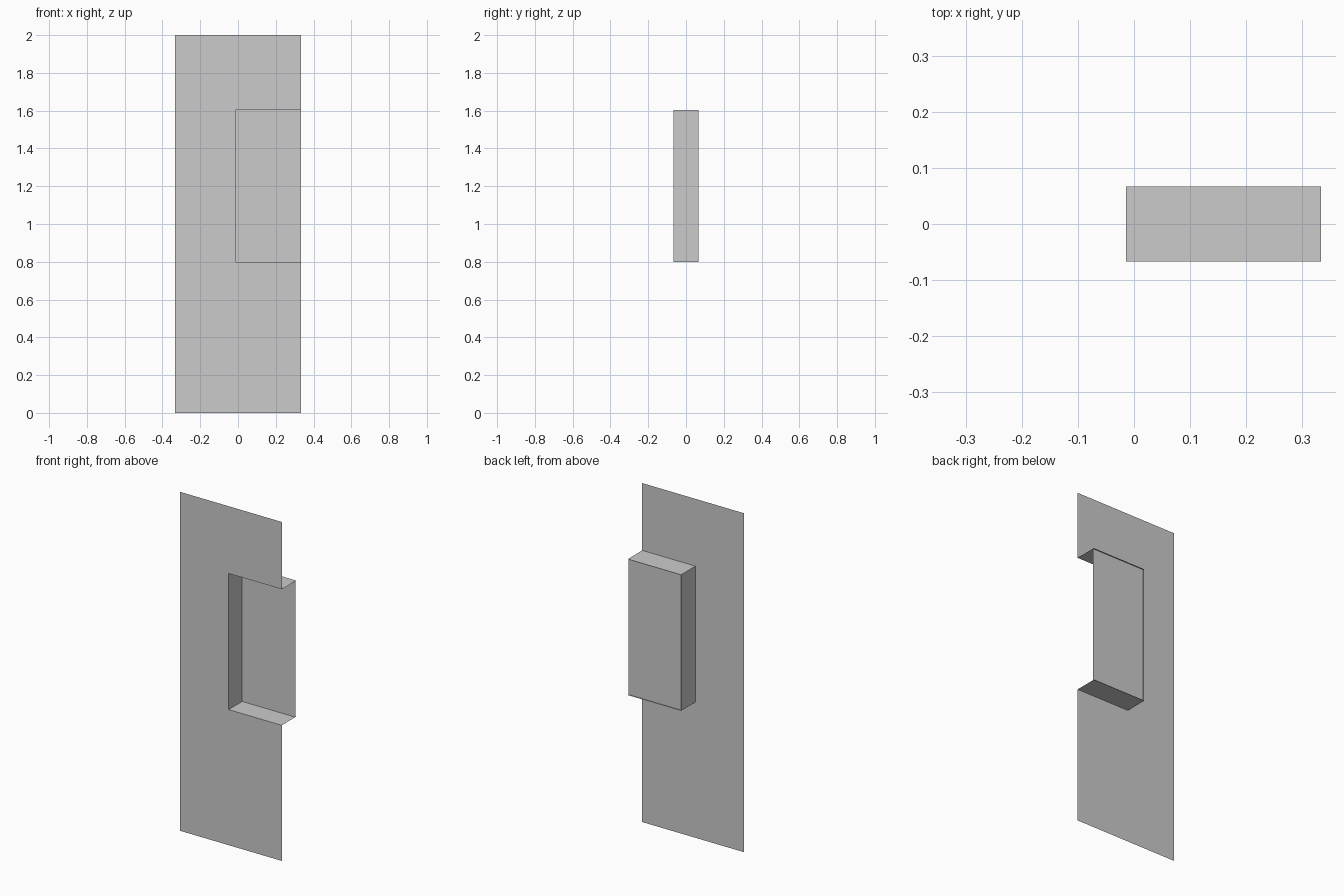
import bpy

# Remove the default cube
cube = bpy.data.objects.get("Cube")
if cube:
    bpy.data.objects.remove(cube, do_unlink=True)

# Single plain grey
grey = bpy.data.materials.new("light_grey")
grey.use_nodes = True
colour = (0.6, 0.6, 0.6, 1)
grey.diffuse_color = colour
grey.node_tree.nodes["Principled BSDF"].inputs["Base Color"].default_value = colour

# Main dimensions
SIDE, HEIGHT = 0.333, 2.0
FRONT, BACK = -0.067, 0.067
PLATE = 0.059
INNER, LOW, HIGH = -0.014, 0.8, 1.603


def sheet(name, outline):
    """Make a flat single-sided sheet from an outline of corners."""
    mesh = bpy.data.meshes.new(name)
    mesh.from_pydata(outline, [], [list(range(len(outline)))])
    mesh.materials.append(grey)
    obj = bpy.data.objects.new(name, mesh)
    bpy.context.collection.objects.link(obj)
    return obj


def upright(name, y, profile):
    return sheet(name, [(x, y, z) for x, z in profile])


def shelf(name, z):
    return sheet(name, [(INNER, FRONT, z), (SIDE, FRONT, z),
                        (SIDE, BACK, z), (INNER, BACK, z)])


# Front panel with a notch open at one edge
upright("front_panel", FRONT, [
    (-SIDE, 0), (SIDE, 0), (SIDE, LOW), (INNER, LOW),
    (INNER, HIGH), (SIDE, HIGH), (SIDE, HEIGHT), (-SIDE, HEIGHT)])

# Back of the recess, set just inside the shelves
upright("recess_back", PLATE, [
    (INNER, LOW), (SIDE, LOW), (SIDE, HIGH), (INNER, HIGH)])

# Floor, ceiling and inner wall of the recess
shelf("recess_floor", LOW)
shelf("recess_ceiling", HIGH)
sheet("recess_wall", [(INNER, FRONT, LOW), (INNER, BACK, LOW),
                      (INNER, BACK, HIGH), (INNER, FRONT, HIGH)])
